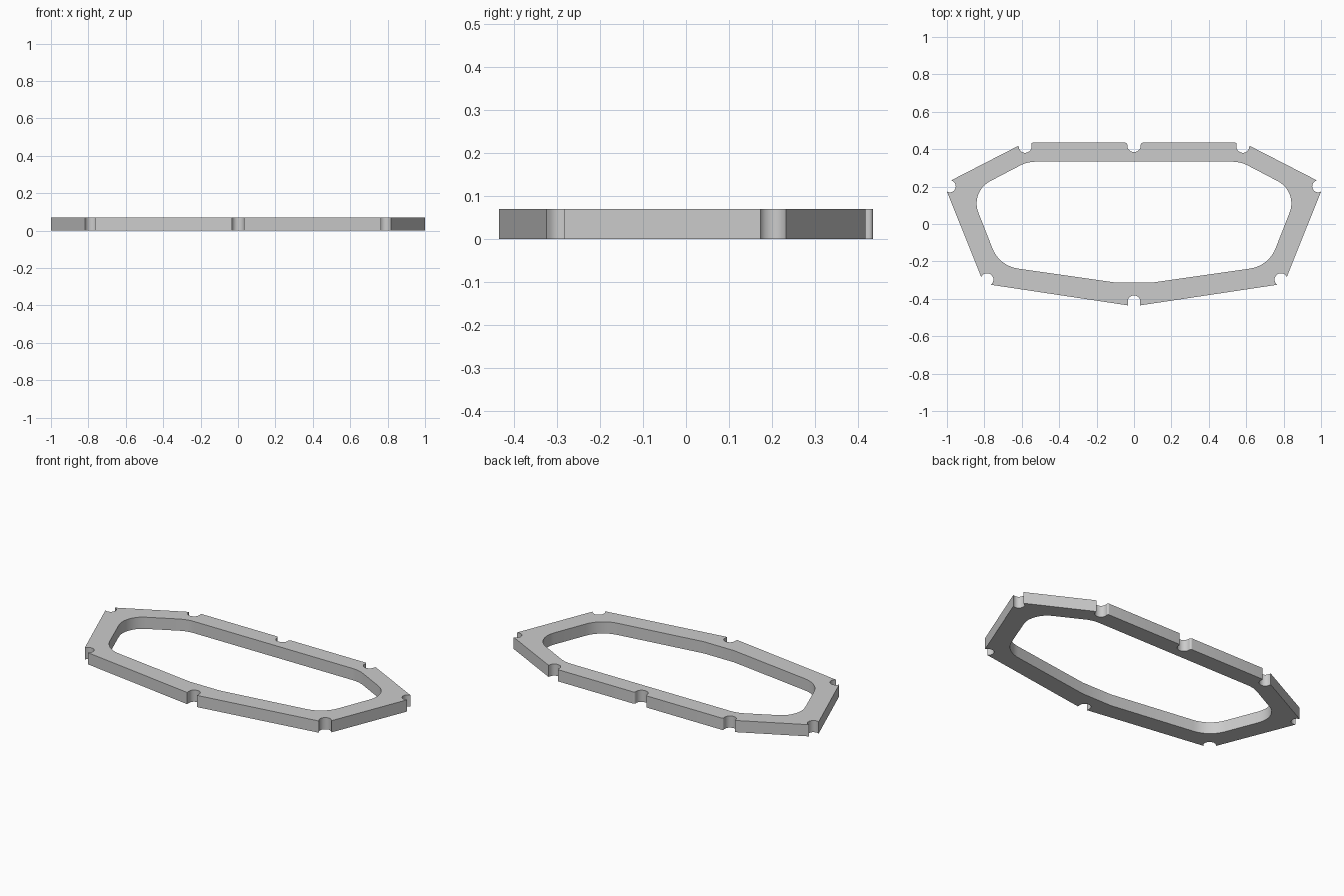
import bpy, bmesh, math
from mathutils import Vector

cube = bpy.data.objects.get("Cube")
if cube:
    bpy.data.objects.remove(cube, do_unlink=True)

THICKNESS = 0.07


def notch(p, q, depth, lip_p=0, lip_q=0):
    """U-shaped groove between mouth points p and q on a counter-clockwise outline."""
    a, b = Vector(p), Vector(q)
    along = (b - a).normalized()
    inward = Vector((-along.y, along.x)) * depth
    r = min((b - a).length / 2, depth) * 0.96
    return [(a, lip_p), (a + inward, r), (b + inward, r), (b, lip_q)]


def mirrored(half):
    """Close a right-hand half outline by reflecting it in x."""
    return half + [(Vector((-p.x, p.y)), t) for p, t in reversed(half)]


def rounded(corners, steps=10):
    """Replace each corner by a circular arc of the given tangent length."""
    points = []
    for i, (p, t) in enumerate(corners):
        if t == 0:
            points.append(p)
            continue
        u = (corners[i - 1][0] - p).normalized()
        v = (corners[(i + 1) % len(corners)][0] - p).normalized()
        half = u.angle(v) / 2
        radius = t * math.tan(half)
        axis = (u + v).normalized()
        centre = p + axis * (t / math.cos(half))
        side = (v - u).normalized()
        sweep = math.pi / 2 - half
        for k in range(steps + 1):
            a = -sweep + 2 * sweep * k / steps
            points.append(centre + radius * (side * math.sin(a) - axis * math.cos(a)))
    return points


# Outer edge: right half, from the front notch round to the back notch
front = notch((-0.033, -0.435), (0.033, -0.435), 0.053)[2:]
back = notch((0.036, 0.435), (-0.036, 0.435), 0.05, lip_p=0.012)[:2]
outer = (front
         + notch((0.765, -0.325), (0.817, -0.283), 0.042)
         + notch((1.0, 0.173), (0.978, 0.233), 0.036)
         + notch((0.618, 0.418), (0.552, 0.435), 0.046, lip_q=0.012)
         + back)

# Inner edge of the opening
inner = [(Vector(p), t) for p, t in (
    ((0.10, -0.313), 0), ((0.72, -0.224), 0.10),
    ((0.876, 0.173), 0.12), ((0.57, 0.333), 0.045))]

# Flat ring, then raised to its thickness
bm = bmesh.new()
for outline in (outer, inner):
    verts = [bm.verts.new((p.x, p.y, 0)) for p in rounded(mirrored(outline))]
    for i, v in enumerate(verts):
        bm.edges.new((verts[i - 1], v))
bmesh.ops.triangle_fill(bm, edges=bm.edges[:], use_beauty=True)
raised = bmesh.ops.extrude_face_region(bm, geom=bm.faces[:], use_keep_orig=True)
bmesh.ops.translate(bm, vec=(0, 0, THICKNESS),
                    verts=[g for g in raised["geom"] if isinstance(g, bmesh.types.BMVert)])
bmesh.ops.recalc_face_normals(bm, faces=bm.faces[:])
mesh = bpy.data.meshes.new("frame_ring")
bm.to_mesh(mesh)
bm.free()

ring = bpy.data.objects.new("frame_ring", mesh)
bpy.context.collection.objects.link(ring)

# Plain grey material
grey = bpy.data.materials.new("light_grey")
grey.use_nodes = True
colour = (0.6, 0.6, 0.6, 1)
grey.diffuse_color = colour
grey.node_tree.nodes["Principled BSDF"].inputs["Base Color"].default_value = colour
mesh.materials.append(grey)

# Smooth arcs, crisp rims
bpy.ops.object.select_all(action="DESELECT")
ring.select_set(True)
bpy.context.view_layer.objects.active = ring
bpy.ops.object.shade_smooth_by_angle(angle=math.radians(25))
